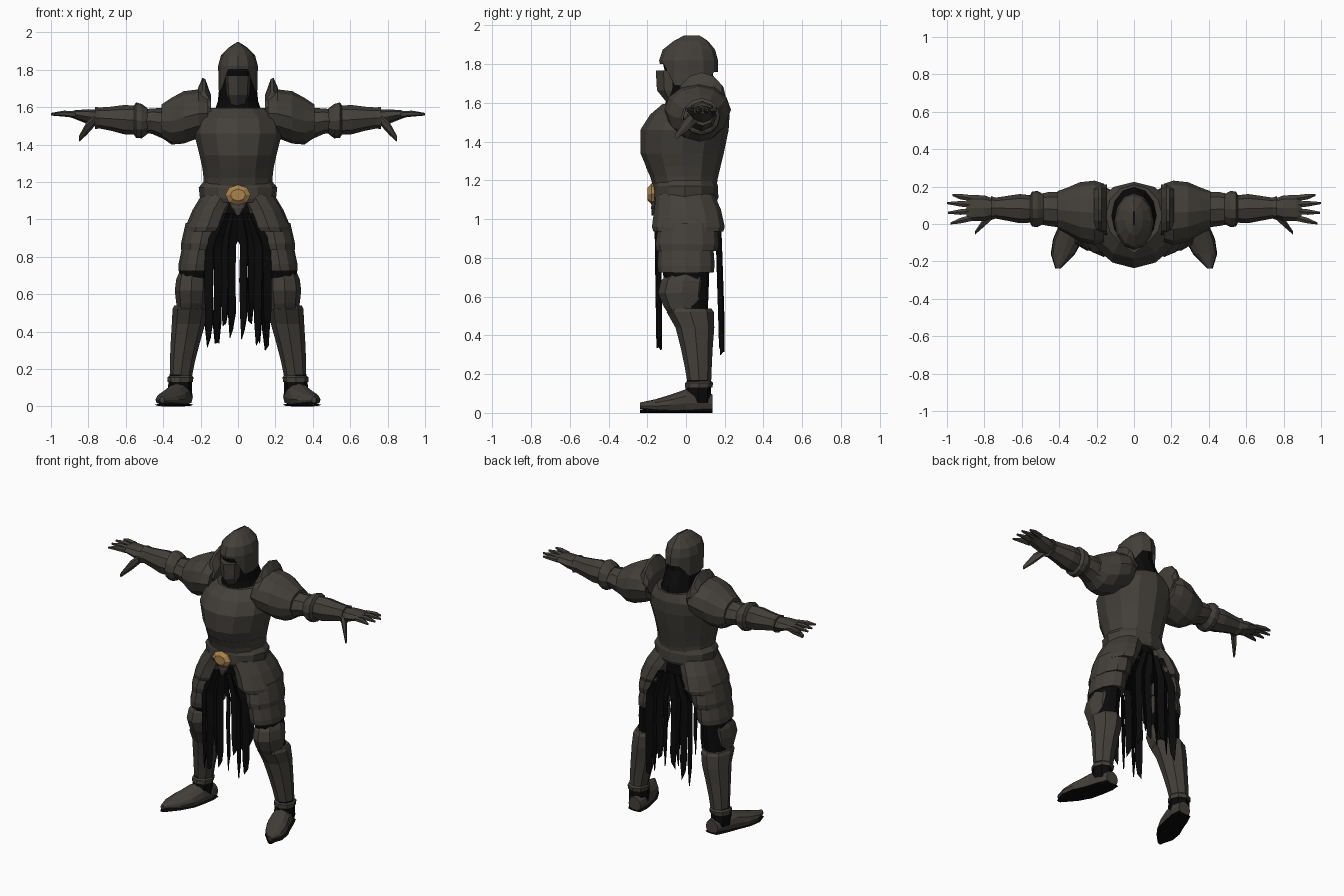
import bpy, bmesh, math, random
random.seed(4)

def material(name, rgb):
    m = bpy.data.materials.new(name)
    m.diffuse_color = (*rgb, 1)
    return m

STEEL = material("dark steel", (0.056, 0.050, 0.042))
BLACK = material("black cloth", (0.003, 0.003, 0.003))
GOLD = material("old gold", (0.40, 0.23, 0.075))

def finish(name, bm, mat):
    bmesh.ops.recalc_face_normals(bm, faces=bm.faces)
    me = bpy.data.meshes.new(name)
    bm.to_mesh(me)
    bm.free()
    me.materials.append(mat)
    ob = bpy.data.objects.new(name, me)
    bpy.context.collection.objects.link(ob)
    return ob

def loft(name, rings, mat=STEEL, axis="z", n=12, pair=False, caps=True, warp=None):
    """Faceted skin over elliptical rings (position, centre 1, centre 2, radius 1, radius 2)."""
    bm = bmesh.new()
    for side in ((1, -1) if pair else (1,)):
        rows = []
        for t, c1, c2, r1, r2 in rings:
            row = []
            for i in range(n):
                a = 2 * math.pi * i / n
                u, v = c1 + math.sin(a) * r1, c2 - math.cos(a) * r2
                p = {"z": (u, v, t), "x": (t, u, v), "y": (u, t, v)}[axis]
                if warp:
                    p = warp(*p)
                row.append(bm.verts.new((p[0] * side, p[1], p[2])))
            rows.append(row)
        for a, b in zip(rows, rows[1:]):
            for i in range(n):
                j = (i + 1) % n
                bm.faces.new((a[i], a[j], b[j], b[i]))
        if caps:
            bm.faces.new(rows[0])
            bm.faces.new(rows[-1])
    return finish(name, bm, mat)

# head: skull with raised face edge, visor, cloth hood below
def helmet_edge(x, y, z):
    if z < 1.71:
        z = 1.80 if y < -0.08 else 1.76 if y > 0.1 else 1.69
    return x, y, z

loft("helmet", [(1.70, 0, .015, .104, .15), (1.82, 0, .013, .106, .152), (1.875, 0, .015, .092, .135),
                (1.92, 0, .025, .048, .088), (1.948, 0, .03, .004, .04)], caps=False, warp=helmet_edge)
loft("visor", [(1.59, 0, -.03, .045, .06), (1.665, 0, -.02, .07, .13), (1.768, 0, -.02, .077, .136)], n=8)
loft("hood", [(1.50, 0, .04, .12, .14), (1.58, 0, .045, .125, .158), (1.63, 0, .045, .108, .14),
              (1.72, 0, .02, .099, .12), (1.80, 0, .01, .09, .128), (1.83, 0, .01, .05, .08)], BLACK)

# torso
loft("breastplate", [(1.17, 0, 0, .172, .155), (1.25, 0, -.012, .185, .185), (1.34, 0, -.02, .205, .215),
                     (1.46, 0, -.008, .235, .228), (1.54, 0, .02, .22, .205), (1.595, 0, .045, .15, .165)])
loft("waist_plate", [(1.16, 0, -.005, .185, .162), (1.22, 0, -.01, .184, .175), (1.27, 0, -.015, .19, .193)])
loft("belt", [(1.09, 0, -.005, .19, .163), (1.11, 0, -.005, .203, .172), (1.17, 0, -.005, .21, .170),
              (1.20, 0, -.005, .185, .160)])
loft("buckle", [(-.14, 0, 1.13, .06, .05), (-.178, 0, 1.13, .068, .055), (-.198, 0, 1.13, .04, .032)],
     GOLD, "y", 8)
loft("fauld_tip", [(1.02, 0, -.165, .01, .012), (1.06, 0, -.165, .035, .015), (1.10, 0, -.16, .05, .015)], n=8)

# hips and thighs: overlapping plates over dark padding
loft("hip_padding", [(.89, 0, .01, .10, .10), (.95, 0, .01, .17, .13), (1.10, 0, 0, .17, .14)], BLACK)
loft("hip_plates", [(1.13, .085, -.005, .11, .15), (1.05, .13, .008, .113, .172),
                    (.96, .163, .012, .118, .188), (.935, .172, .012, .112, .18)], pair=True)
loft("upper_thigh_plates", [(.98, .18, .01, .10, .15), (.87, .202, .006, .103, .164),
                            (.835, .207, .005, .097, .157)], pair=True)
loft("lower_thigh_plates", [(.87, .205, 0, .09, .14), (.76, .222, 0, .096, .148),
                            (.725, .227, 0, .092, .143)], pair=True)
loft("leg_padding", [(1.0, .17, .01, .08, .12), (.72, .235, 0, .08, .12), (.45, .255, .03, .07, .08)],
     BLACK, pair=True)

# knees and shins
loft("knee_guards", [(.715, .245, 0, .07, .10), (.68, .247, -.012, .083, .118), (.62, .25, -.022, .088, .122),
                     (.55, .25, -.008, .08, .108), (.48, .255, .02, .075, .09)], n=8, pair=True)
loft("shin_guards", [(.54, .255, .02, .085, .11), (.52, .256, .022, .094, .122), (.44, .265, .046, .089, .10),
                     (.34, .282, .055, .078, .083), (.24, .297, .063, .067, .07), (.165, .305, .068, .06, .062),
                     (.155, .308, .068, .07, .072), (.13, .31, .066, .068, .07)], n=8, pair=True)
loft("ankle_padding", [(.17, .308, .066, .058, .06), (.11, .31, .062, .064, .068), (.05, .308, .06, .064, .07)],
     BLACK, n=8, pair=True)

# feet, splayed outward and flat underneath
FOOT = [(.138, .292, .045, .045, .05), (.08, .303, .05, .062, .062), (.0, .325, .05, .07, .072),
        (-.08, .352, .04, .078, .054), (-.16, .38, .035, .062, .035), (-.238, .406, .035, .012, .018)]
loft("foot_armour", FOOT, axis="y", n=12, pair=True, warp=lambda x, y, z: (x, y, max(z, .012)))
loft("soles", [(t, c, .008, r + .003, .008) for t, c, _, r, _ in FOOT], BLACK, "y", 8, True)

# shoulders
loft("shoulder_guards", [(.16, .06, 1.565, .155, .105), (.21, .06, 1.565, .172, .13), (.29, .065, 1.545, .158, .14),
                         (.355, .07, 1.525, .125, .125), (.41, .075, 1.525, .10, .088)], axis="x", pair=True)
loft("shoulder_crests", [(.145, .075, 1.59, .135, .075), (.175, .08, 1.615, .13, .135), (.19, .08, 1.62, .125, .137),
                         (.215, .08, 1.60, .12, .10)], axis="x", pair=True)

# arms
loft("upper_arms", [(.36, .075, 1.505, .098, .092), (.46, .08, 1.525, .09, .068), (.53, .08, 1.525, .075, .06)],
     axis="x", n=8, pair=True)
loft("elbow_guards", [(.485, .08, 1.525, .08, .07), (.515, .08, 1.525, .096, .092), (.545, .08, 1.53, .094, .095),
                      (.555, .08, 1.53, .075, .08)], axis="x", pair=True)
loft("forearm_guards", [(.54, .08, 1.53, .072, .078), (.61, .082, 1.533, .078, .078), (.68, .084, 1.538, .066, .064),
                        (.74, .085, 1.542, .056, .056), (.765, .085, 1.542, .064, .06)],
     axis="x", n=8, pair=True)
loft("hands", [(.75, .085, 1.54, .05, .045), (.80, .085, 1.548, .068, .04), (.87, .085, 1.56, .07, .024),
               (.895, .085, 1.56, .06, .015)], axis="x", n=8, pair=True)
for k, (base, tip, reach) in enumerate([(.138, .155, .97), (.104, .112, 1.0), (.068, .06, .995), (.032, .003, .98)]):
    loft(f"fingers_{k + 1}", [(.87, base, 1.56, .019, .018), (.93, (base + tip) / 2, 1.565, .017, .016),
                              (reach, tip, 1.562, .006, .007)], axis="x", n=6, pair=True)
loft("thumbs", [(.765, .045, 1.53, .03, .03), (.81, .0, 1.485, .025, .035), (.85, -.048, 1.43, .01, .016)],
     axis="x", n=6, pair=True)

# tattered cloth strips, front and back
def cloth(name, y_top, y_low, ends):
    bm = bmesh.new()
    edges = [.014, .052, .092, .132, .176]
    for side in (1, -1):
        for k, end in enumerate(ends):
            low = end + random.uniform(-.03, .03)
            rows = []
            for t, spread, width in [(0, .5, 1), (.22, .95, 1), (.26, 1, 1), (.55, 1, 1), (.85, 1, .9), (1, 1, .4)]:
                a, b = edges[k] * spread, edges[k + 1] * spread
                if k == 0 and t < .25:
                    a = 0
                mid, half = (a + b) / 2, (b - a) / 2 * width
                if t > .5:
                    mid += random.uniform(-.006, .006)
                z = 1.03 + (low - 1.03) * t
                y = y_top + (y_low - y_top) * t
                fold = .01 * (-1) ** k
                jag = random.uniform(-.03, .03) if t == 1 else 0
                rows.append([bm.verts.new((side * (mid - half), y + fold, z + jag)),
                             bm.verts.new((side * (mid + half), y - fold, z - jag))])
            for p, q in zip(rows, rows[1:]):
                bm.faces.new((p[0], p[1], q[1], q[0]))
    ob = finish(name, bm, BLACK)
    ob.modifiers.new("thickness", "SOLIDIFY").thickness = .006

cloth("front_cloth", -.148, -.138, [.40, .50, .34, .36])
cloth("back_cloth", .165, .185, [.42, .46, .38, .33])
